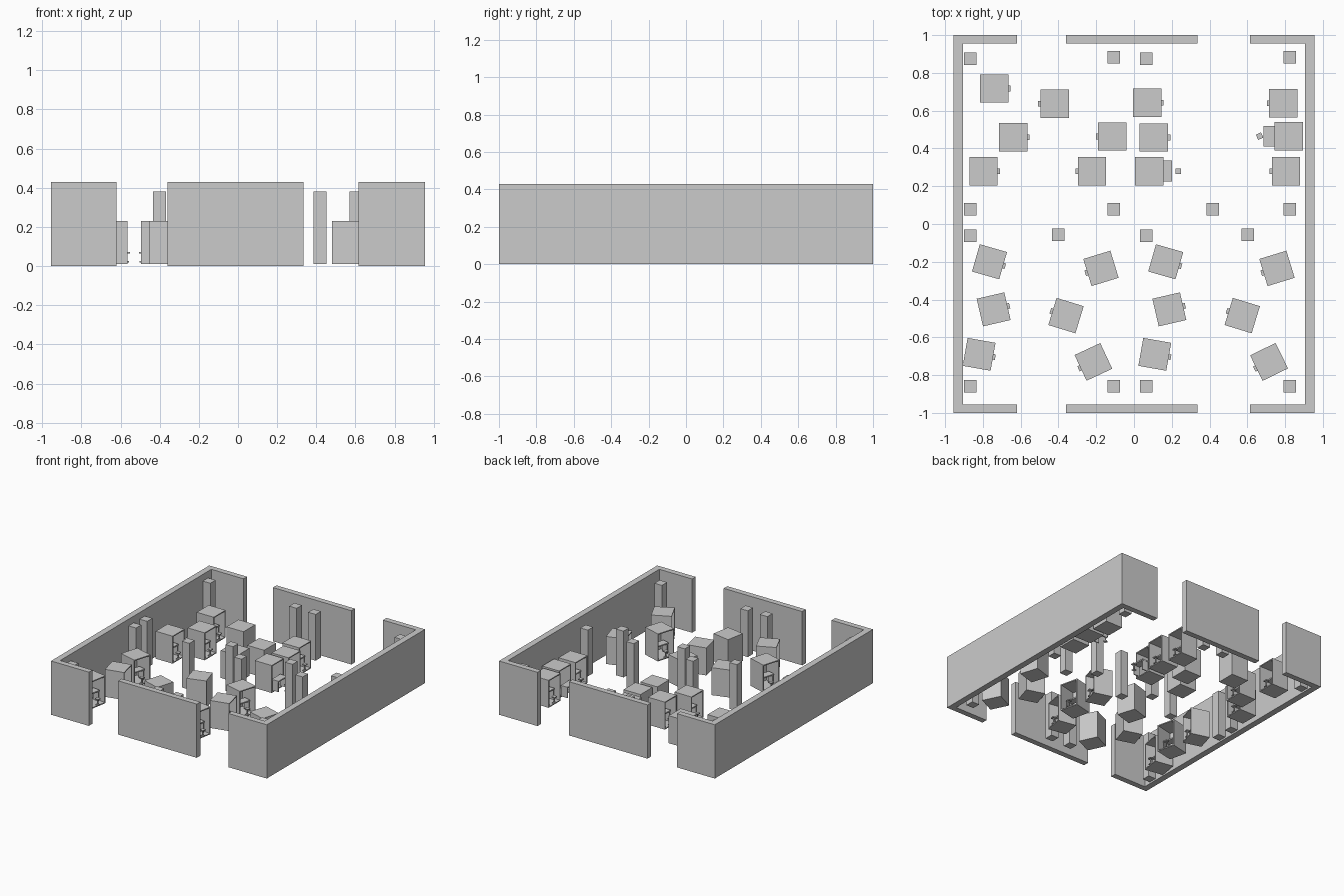
import bpy, math
from mathutils import Matrix, Vector


def box(name, lo, hi, frame=None):
    """Axis-aligned box from corner to corner, placed in an optional frame."""
    x0, y0, z0 = lo
    x1, y1, z1 = hi
    frame = frame or Matrix.Identity(4)
    pts = [frame @ Vector((x, y, z)) for z in (z0, z1)
           for x, y in ((x0, y0), (x1, y0), (x1, y1), (x0, y1))]
    faces = [(3, 2, 1, 0), (4, 5, 6, 7)]
    faces += [(i, (i + 1) % 4, (i + 1) % 4 + 4, i + 4) for i in range(4)]
    mesh = bpy.data.meshes.new(name)
    mesh.from_pydata(pts, [], faces)
    ob = bpy.data.objects.new(name, mesh)
    bpy.context.collection.objects.link(ob)
    return ob


def frame(x, y, deg):
    return Matrix.Translation((x, y, 0)) @ Matrix.Rotation(math.radians(deg), 4, 'Z')


# Perimeter walls with two doorways at each end
H = 0.43
for side, x in (("left", -0.955), ("right", 0.905)):
    box(side + "_wall", (x, -1, 0), (x + 0.05, 1, H))
for end, y in (("front", -1), ("back", 0.955)):
    for x0, x1 in ((-0.905, -0.62), (-0.36, 0.335), (0.615, 0.905)):
        box(end + "_wall", (x0, y, 0), (x1, y + 0.045, H))

# Pillars
pillars = [(-0.868, 0.875), (-0.108, 0.882), (0.065, 0.875), (0.825, 0.882),
           (-0.868, 0.077), (-0.108, 0.077), (0.418, 0.077), (0.825, 0.077),
           (-0.868, -0.063), (-0.4, -0.057), (0.065, -0.063), (0.603, -0.057),
           (-0.868, -0.86), (-0.108, -0.86), (0.065, -0.86), (0.825, -0.86)]
for x, y in pillars:
    box("pillar", (x - 0.033, y - 0.033, 0.01), (x + 0.033, y + 0.033, 0.38))


def desk(f):
    box("desk_top", (-0.025, -0.055, 0.098), (0.035, 0.055, 0.108), f)
    for y in (-0.053, 0.045):
        box("desk_side", (-0.022, y, 0.02), (0.032, y + 0.008, 0.098), f)


def stool(f):
    box("stool_seat", (-0.015, -0.015, 0.065), (0.015, 0.015, 0.073), f)
    box("stool_post", (-0.004, -0.004, 0.025), (0.004, 0.004, 0.065), f)
    box("stool_base", (-0.012, -0.012, 0.018), (0.012, 0.012, 0.025), f)


# Booths: open shell facing local +x, with desk and stool
def booth(x, y, deg, desk_out=0.0, stool_out=0.0, stool_turn=0):
    f = frame(x, y, deg)
    r, t = 0.075, 0.008
    box("booth_floor", (-r, -r, 0.01), (r, r, 0.018), f)
    box("booth_roof", (-r, -r, 0.222), (r, r, 0.23), f)
    box("booth_back", (-r, -r, 0.018), (-r + t, r, 0.222), f)
    for s in (-r, r - t):
        box("booth_side", (-r + t, s, 0.018), (r, s + t, 0.222), f)
    desk(f @ frame(desk_out, 0, 0))
    stool(f @ frame(0.072 + stool_out, 0, stool_turn))


for b in [(-0.74, 0.717, 0), (-0.42, 0.637, 180), (0.07, 0.642, 0), (0.79, 0.64, 180),
          (-0.64, 0.46, 0), (-0.115, 0.463, 180), (0.105, 0.458, 0),
          (0.82, 0.465, 180, 0.1, 0.083, 25),
          (-0.797, 0.28, 0), (-0.222, 0.28, 180), (0.08, 0.28, 0, 0.085, 0.083),
          (0.805, 0.28, 180),
          (-0.765, -0.2, -16), (-0.175, -0.235, 197), (0.168, -0.2, -16), (0.757, -0.235, 197),
          (-0.743, -0.452, 13), (-0.36, -0.485, 163), (0.187, -0.452, 13), (0.573, -0.485, 163),
          (-0.82, -0.69, -10), (-0.215, -0.73, 205), (0.11, -0.69, -10), (0.715, -0.73, 206)]:
    booth(*b)
